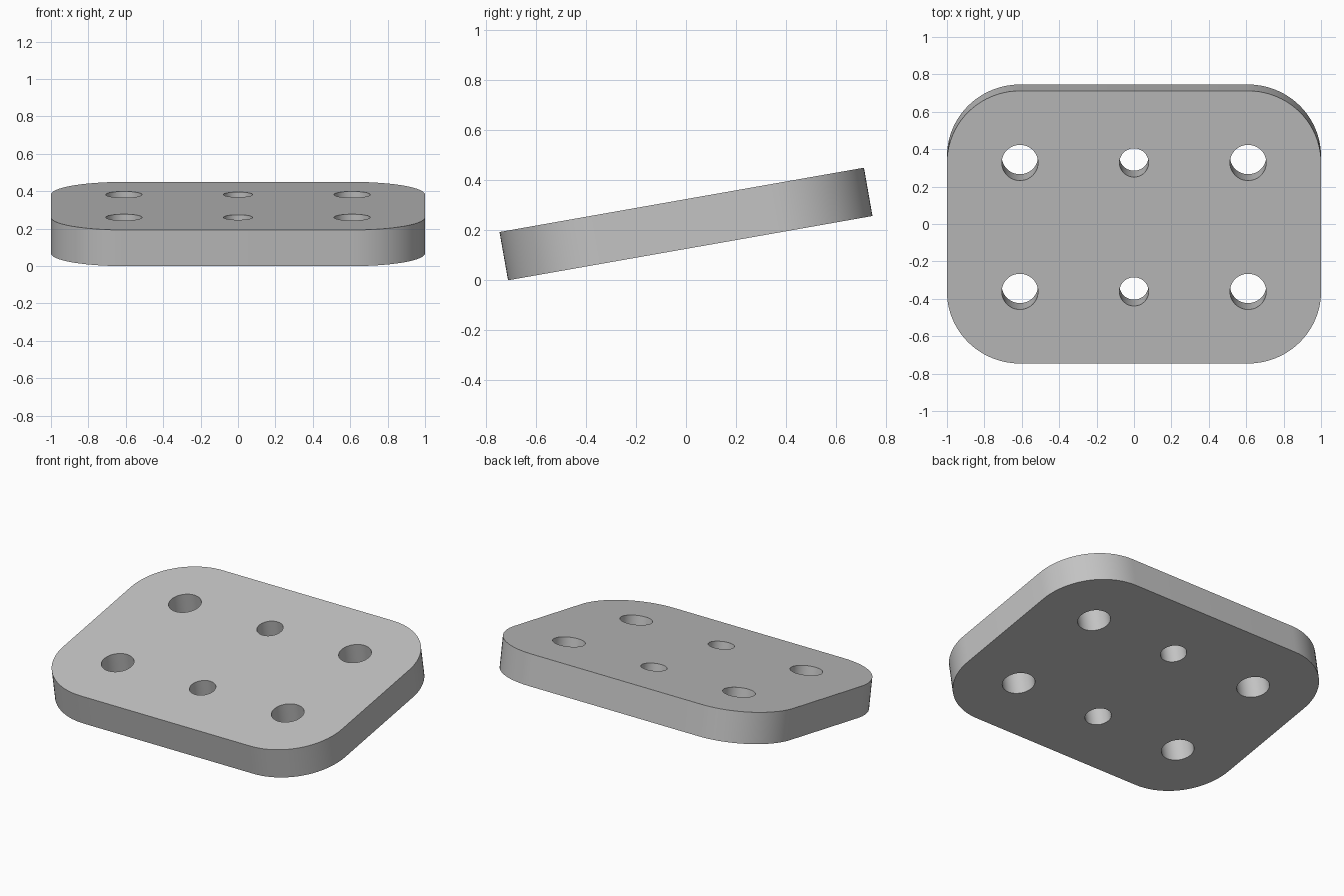
import bpy, bmesh, math
from mathutils import Matrix

cube = bpy.data.objects.get("Cube")
if cube:
    bpy.data.objects.remove(cube, do_unlink=True)

LENGTH, THICK, CORNER = 1.48, 0.196, 0.39
TILT = math.radians(10)
HOLE_X, HOLE_Y = 1 - CORNER, LENGTH / 2 - CORNER


def arc(cx, cy, radius, start, sweep, steps):
    """Points along an arc, both ends included."""
    angles = [start + sweep * i / steps for i in range(steps + 1)]
    return [(cx + radius * math.cos(a), cy + radius * math.sin(a)) for a in angles]


def add_loop(bm, points):
    """Closed ring of edges at the underside of the plate."""
    verts = [bm.verts.new((x, y, -THICK / 2)) for x, y in points]
    for i, v in enumerate(verts):
        bm.edges.new((verts[i - 1], v))


bm = bmesh.new()

# Rounded outline
outline = []
for i, (sx, sy) in enumerate([(1, 1), (-1, 1), (-1, -1), (1, -1)]):
    outline += arc(sx * HOLE_X, sy * HOLE_Y, CORNER, i * math.pi / 2, math.pi / 2, 20)
add_loop(bm, outline)

# Two rows of holes, the middle ones smaller
for sy in (-1, 1):
    for x, radius in ((-HOLE_X, 0.097), (0, 0.078), (HOLE_X, 0.097)):
        add_loop(bm, arc(x, sy * HOLE_Y, radius, 0, math.tau, 48)[:-1])

# Fill between the loops, then raise to full thickness
bmesh.ops.triangle_fill(bm, use_beauty=True, edges=bm.edges[:], normal=(0, 0, 1))
raised = bmesh.ops.extrude_face_region(bm, geom=bm.faces[:], use_keep_orig=True)
top = [g for g in raised["geom"] if isinstance(g, bmesh.types.BMVert)]
bmesh.ops.translate(bm, verts=top, vec=(0, 0, THICK))
bmesh.ops.recalc_face_normals(bm, faces=bm.faces[:])

# Tilt the plate back-up and rest its front edge on the ground
bm.transform(Matrix.Rotation(TILT, 4, "X"))
bm.transform(Matrix.Translation((0, 0, -min(v.co.z for v in bm.verts))))

mesh = bpy.data.meshes.new("mounting_plate")
bm.to_mesh(mesh)
bm.free()
plate = bpy.data.objects.new("mounting_plate", mesh)
bpy.context.collection.objects.link(plate)

# Plain grey finish
grey = bpy.data.materials.new("plain_grey")
grey.use_nodes = True
colour = (0.55, 0.55, 0.55, 1)
grey.diffuse_color = colour
grey.node_tree.nodes["Principled BSDF"].inputs["Base Color"].default_value = colour
mesh.materials.append(grey)

bpy.ops.object.select_all(action="DESELECT")
plate.select_set(True)
bpy.context.view_layer.objects.active = plate
bpy.ops.object.shade_smooth_by_angle(angle=math.radians(30))
